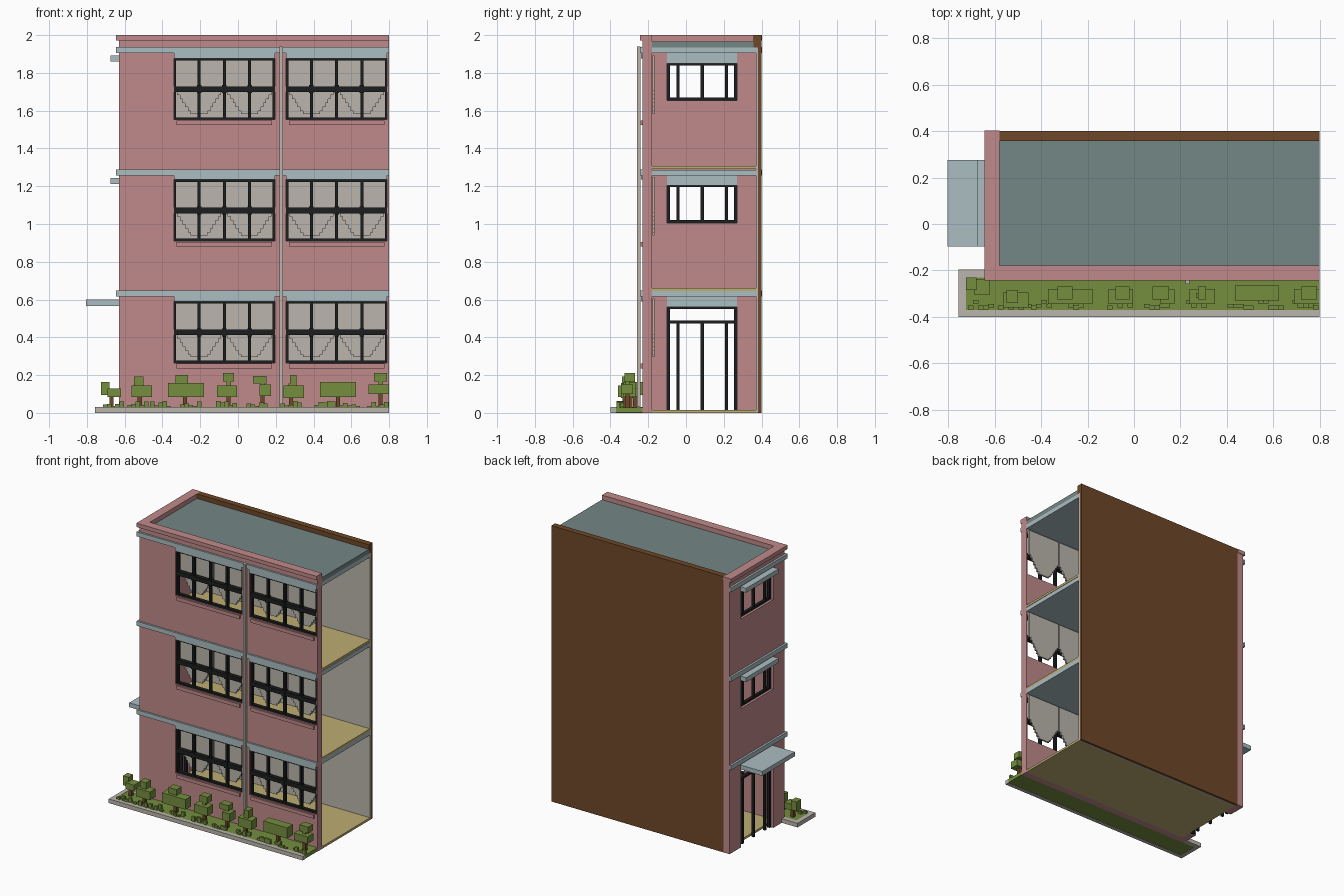
import bpy, bmesh, random
from mathutils import Vector

if "Cube" in bpy.data.objects:
    bpy.data.objects.remove(bpy.data.objects["Cube"], do_unlink=True)


def make_material(name, hex_rgb):
    rgb = [int(hex_rgb[i:i + 2], 16) / 255 for i in (0, 2, 4)]
    lin = [c / 12.92 if c <= 0.04045 else ((c + 0.055) / 1.055) ** 2.4 for c in rgb]
    m = bpy.data.materials.new(name)
    m.use_nodes = True
    m.diffuse_color = (*lin, 1)
    m.node_tree.nodes["Principled BSDF"].inputs["Base Color"].default_value = (*lin, 1)
    return m


PINK = make_material("pink_render", "C08A8A")
BLUE = make_material("pale_blue_trim", "ABBDC1")
TEAL = make_material("roof_grey", "748785")
BROWN = make_material("brown", "6E4828")
GREEN = make_material("leaf_green", "758E3E")
SAND = make_material("floor_sand", "BDAE74")
PLASTER = make_material("grey_plaster", "BBB5AC")
BLACK = make_material("window_black", "1C1D1E")


def finish(name, bm, mat):
    bmesh.ops.recalc_face_normals(bm, faces=bm.faces)
    me = bpy.data.meshes.new(name)
    bm.to_mesh(me)
    bm.free()
    me.materials.append(mat)
    ob = bpy.data.objects.new(name, me)
    bpy.context.collection.objects.link(ob)
    return ob


def boxes(name, mat, *items):
    """One object from boxes given as x0, x1, y0, y1, z0, z1."""
    bm = bmesh.new()
    for x0, x1, y0, y1, z0, z1 in items:
        vs = bmesh.ops.create_cube(bm, size=1)["verts"]
        for v in vs:
            v.co = ((x0 + x1) / 2 + v.co.x * (x1 - x0),
                    (y0 + y1) / 2 + v.co.y * (y1 - y0),
                    (z0 + z1) / 2 + v.co.z * (z1 - z0))
    return finish(name, bm, mat)


def slab(name, mat, faces, offset):
    """Flat faces (lists of points) thickened by an offset."""
    bm = bmesh.new()
    for f in faces:
        bm.faces.new([bm.verts.new(p) for p in f])
    bmesh.ops.remove_doubles(bm, verts=bm.verts, dist=1e-5)
    ext = bmesh.ops.extrude_face_region(bm, geom=bm.faces[:])["geom"]
    bmesh.ops.translate(bm, vec=Vector(offset),
                        verts=[g for g in ext if isinstance(g, bmesh.types.BMVert)])
    return finish(name, bm, mat)


def wall(name, u_range, holes, place, offset):
    """Wall on a grid of cells, leaving out the cells inside the holes."""
    us = sorted(set(u_range) | {u for h in holes for u in h[:2]})
    zs = sorted({0.0, 1.975} | {z for h in holes for z in h[2:]})
    faces = []
    for u0, u1 in zip(us, us[1:]):
        for z0, z1 in zip(zs, zs[1:]):
            u, z = (u0 + u1) / 2, (z0 + z1) / 2
            if not any(h[0] < u < h[1] and h[2] < z < h[3] for h in holes):
                faces.append([place(*p) for p in ((u0, z0), (u1, z0), (u1, z1), (u0, z1))])
    slab(name, PINK, faces, offset)


# Main dimensions
LEFT, INNER, END = -0.63, -0.58, 0.80
FRONT, FIN, BACK = -0.23, -0.18, 0.40
TRIMS = (0.615, 1.257, 1.905)            # underside of each trim band
WINDOWS_X = ((-0.34, 0.195), (0.255, 0.79))
SIDE_Y = (-0.10, 0.27)
FRONT_Z = ((0.265, 0.59), (0.91, 1.235), (1.553, 1.877))
SIDE_Z = ((0.0, 0.56), (1.005, 1.205), (1.655, 1.85))

# Pink front and side walls with window and door openings
wall("front_wall", (INNER, END),
     [(*x, z[0], t) for x in WINDOWS_X for z, t in zip(FRONT_Z, TRIMS)],
     lambda u, z: (u, FRONT, z), (0, FIN - FRONT, 0))
wall("side_wall", (FRONT, BACK),
     [(*SIDE_Y, z[0], t) for z, t in zip(SIDE_Z, TRIMS)],
     lambda u, z: (LEFT, u, z), (INNER - LEFT, 0, 0))

# Back wall: brown outside with a plaster lining inside
boxes("back_wall", BROWN, (INNER, END, 0.382, BACK, 0, 1.935),
      (INNER, END, 0.357, BACK, 1.935, 2.0))
boxes("back_wall_lining", PLASTER, (INNER, END, 0.37, 0.382, 0.0, 1.935))

# Floors, ceilings and roof
for i, z in enumerate((0.0, 0.645, 1.29)):
    boxes(f"floor_{i}", SAND, (INNER, END, FIN, 0.37, z, z + 0.016))
for i, z in enumerate(TRIMS):
    boxes(f"ceiling_{i}", BLUE, (INNER, END, FIN, 0.37, z, z + 0.03))
boxes("roof", TEAL, (INNER, END, FIN, 0.357, 1.935, 1.967))

# Parapet cap
boxes("parapet_cap", PINK, (-0.645, END, -0.243, FIN, 1.972, 2.0),
      (-0.645, INNER, FIN, BACK + 0.003, 1.972, 2.0))

# Trim bands wrapping the front and the side
for i, z in enumerate(TRIMS):
    boxes(f"trim_band_{i}", BLUE, (-0.645, END, -0.243, FRONT, z, z + 0.032),
          (-0.645, LEFT, FRONT, BACK + 0.003, z, z + 0.032))


def front_window(tag, x0, x1, z0, z1):
    ya, yb, t = -0.222, -0.196, 0.012
    w, mid = x1 - x0, (z0 + z1) / 2
    parts = [(x0, x1, ya, yb, z0, z0 + t), (x0, x1, ya, yb, z1 - t, z1),
             (x0, x0 + t, ya, yb, z0, z1), (x1 - t, x1, ya, yb, z0, z1),
             (x0, x1, ya - 0.004, yb, mid - 0.016, mid + 0.014)]
    for k in (1, 2, 3):
        xc = x0 + w * k / 4
        parts.append((xc - 0.008, xc + 0.008, ya + 0.002, yb - 0.002, z0, z1))
        parts.append((xc - 0.012, xc + 0.012, ya - 0.006, yb, mid - 0.022, mid + 0.02))
    boxes(f"window_frame_{tag}", BLACK, *parts)
    boxes(f"window_sill_{tag}", PINK,
          (x0 + 0.015, x1 - 0.015, -0.241, FRONT, z0 - 0.03, z0 - 0.004))
    # Curtains with stepped lower edges
    for k in (0, 1):
        xc, half = x0 + w * (0.25 + 0.5 * k), w / 4 - 0.004
        side = [(half, z1 + 0.015)]
        for s in range(6):
            zb = z0 + 0.15 - 0.021 * s
            h = half - 0.014 * s
            side += [(h, zb), (h - 0.014, zb)]
        side.append((half - 0.084, z0 + 0.03))
        outline = [(xc + h, -0.178, z) for h, z in side]
        outline += [(xc - h, -0.178, z) for h, z in reversed(side)]
        slab(f"curtain_{tag}_{k}", PLASTER, [outline], (0, 0.012, 0))


# Front windows with pale lintels over them
for i, (z0, z1) in enumerate(FRONT_Z):
    for j, (x0, x1) in enumerate(WINDOWS_X):
        front_window(f"{i}_{j}", x0, x1, z0, z1)
        boxes(f"window_lintel_{i}_{j}", BLUE, (x0, x1, -0.238, FIN + 0.001, z1, TRIMS[i]))

# Side windows, door, lintels and canopies
for i, (z0, z1) in enumerate(SIDE_Z):
    y0, y1 = SIDE_Y
    xa, xb, t = -0.612, -0.59, 0.015
    top = 0.48 if i == 0 else z1
    parts = [(xa, xb, y0, y1, z1 - 0.01, z1),
             (xa, xb, y0, y0 + t, z0, z1), (xa, xb, y1 - t, y1, z0, z1)]
    parts += [(xa + 0.002, xb - 0.002, y - 0.008, y + 0.008, z0, top)
              for y in (-0.043, 0.086, 0.215)]
    if i == 0:
        parts.append((xa, xb, y0, y1, top - 0.008, top + 0.008))
    else:
        parts.append((xa, xb, y0, y1, z0, z0 + t))
    boxes("door_frame" if i == 0 else f"side_window_frame_{i}", BLACK, *parts)
    boxes(f"side_lintel_{i}", BLUE, (LEFT + 0.005, INNER + 0.001, y0, y1, z1, TRIMS[i]))
    reach = -0.805 if i == 0 else -0.675
    zc = (0.567, 1.212, 1.86)[i]
    boxes(f"canopy_{i}", BLUE, (reach, LEFT + 0.005, -0.097, 0.275, zc, zc + 0.032))

# Drainpipe
boxes("drainpipe", PLASTER, (0.221, 0.239, -0.259, -0.241, 0.03, 1.94))

# Planter kerb and soil bed
boxes("planter_kerb", PLASTER, (-0.757, END, -0.40, -0.37, 0, 0.03),
      (-0.757, -0.725, -0.37, -0.197, 0, 0.03),
      (-0.725, LEFT, -0.23, -0.197, 0, 0.03))
boxes("planter_bed", GREEN, (-0.725, END, -0.37, -0.23, 0.002, 0.028))

# Shrubs: trunk x, y centre, then lower and upper leaf blocks as x0, x1, z0, z1
shrubs = (
    (-0.67, -0.27, (-0.69, -0.62, 0.085, 0.13), (-0.725, -0.68, 0.095, 0.163)),
    (-0.52, -0.325, (-0.565, -0.455, 0.085, 0.145), (-0.55, -0.50, 0.145, 0.192)),
    (-0.28, -0.31, (-0.37, -0.18, 0.085, 0.158), (-0.33, -0.265, 0.158, 0.20)),
    (-0.05, -0.31, (-0.11, -0.005, 0.085, 0.145), (-0.08, -0.02, 0.165, 0.21)),
    (0.13, -0.31, (0.115, 0.175, 0.09, 0.15), (0.08, 0.15, 0.155, 0.195)),
    (0.28, -0.31, (0.24, 0.35, 0.08, 0.145), (0.275, 0.31, 0.145, 0.20)),
    (0.53, -0.295, (0.435, 0.625, 0.085, 0.163), None),
    (0.755, -0.31, (0.69, 0.80, 0.10, 0.15), (0.72, 0.79, 0.165, 0.21)),
)
for i, (x, y, low, high) in enumerate(shrubs):
    leaves = [(*low[:2], y - 0.035, y + 0.03, *low[2:])]
    if high:
        leaves.append((*high[:2], y - 0.015, y + 0.04, *high[2:]))
        leaves.append((x - 0.012, x + 0.012, y - 0.01, y + 0.012, low[3] - 0.01, high[2] + 0.01))
    boxes(f"shrub_leaves_{i}", GREEN, *leaves)
    boxes(f"shrub_trunk_{i}", BROWN, (x - 0.011, x + 0.011, y - 0.011, y + 0.011, 0.028, low[2]))

# Low grass tufts along the bed
random.seed(4)
tufts = []
for cx in (-0.66, -0.53, -0.41, -0.25, -0.06, 0.10, 0.28, 0.46, 0.59, 0.74):
    for k in range(5):
        x = cx + (k - 2) * 0.022
        y = random.choice((-0.36, -0.352, -0.335))
        tufts.append((x - 0.012, min(x + 0.012, END), y - 0.008, y + 0.008,
                      0.026, random.uniform(0.035, 0.065)))
boxes("grass_tufts", GREEN, *tufts)
